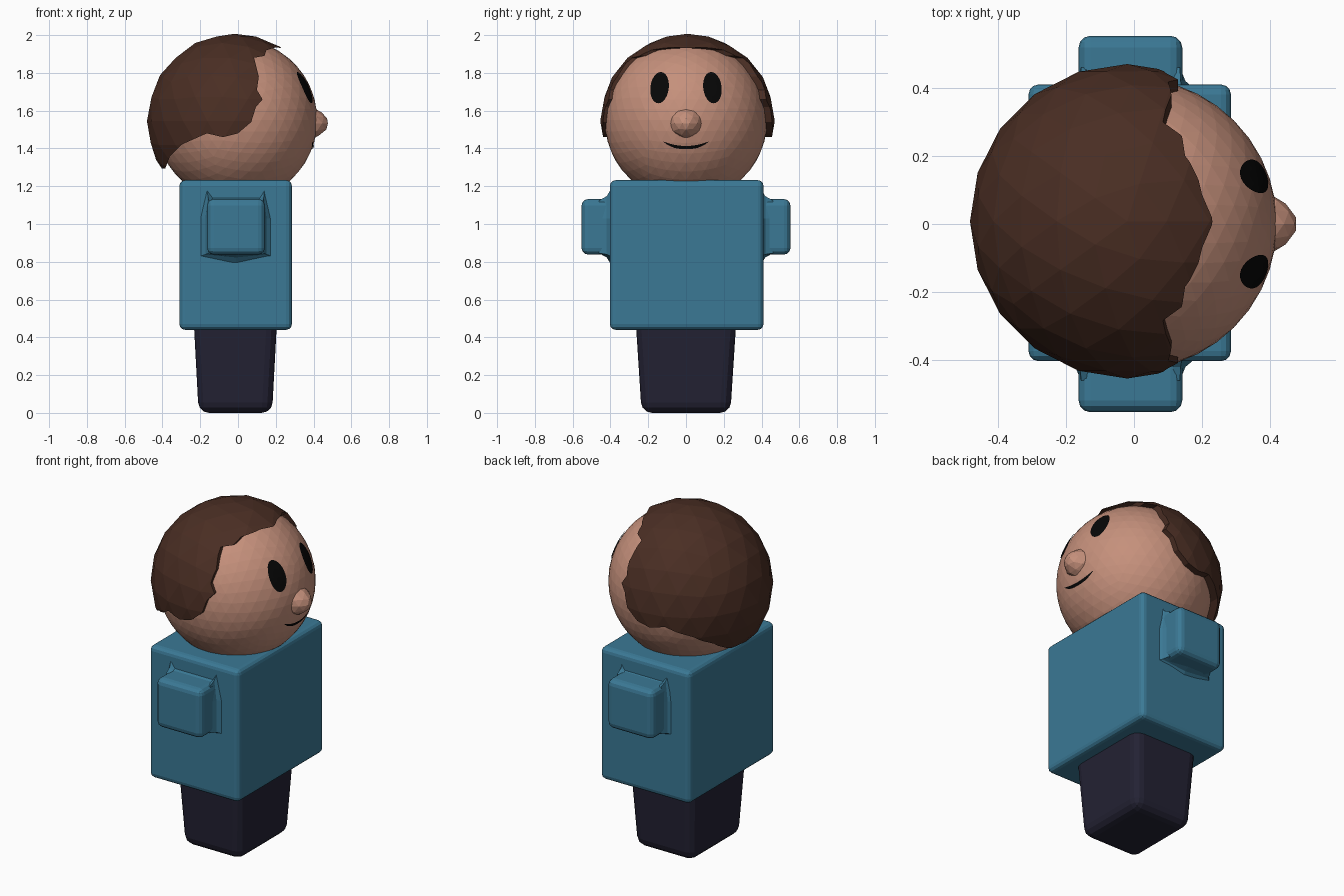
import bpy, bmesh, math
from mathutils import Vector

if "Cube" in bpy.data.objects:
    bpy.data.objects.remove(bpy.data.objects["Cube"], do_unlink=True)

HEAD = Vector((-0.01, 0, 1.55))
HEAD_R = 0.43


def material(name, rgb):
    m = bpy.data.materials.new(name)
    m.use_nodes = True
    m.diffuse_color = (*rgb, 1)
    m.node_tree.nodes["Principled BSDF"].inputs["Base Color"].default_value = (*rgb, 1)
    return m


skin = material("skin", (0.56, 0.28, 0.20))
brown = material("brown hair", (0.068, 0.027, 0.017))
blue = material("blue shirt", (0.043, 0.19, 0.30))
navy = material("dark navy", (0.017, 0.016, 0.034))
black = material("black", (0.002, 0.002, 0.002))


def finish(bm, name, mat):
    bmesh.ops.recalc_face_normals(bm, faces=bm.faces)
    mesh = bpy.data.meshes.new(name)
    bm.to_mesh(mesh)
    bm.free()
    mesh.materials.append(mat)
    ob = bpy.data.objects.new(name, mesh)
    bpy.context.collection.objects.link(ob)
    return ob


def box(name, mat, low, high, bevel, taper=1.0):
    """Bevelled box between two corners; taper shrinks the bottom."""
    low, high = Vector(low), Vector(high)
    mid, size = (low + high) / 2, high - low
    bm = bmesh.new()
    bmesh.ops.create_cube(bm, size=1)
    for v in bm.verts:
        k = taper if v.co.z < 0 else 1
        v.co = mid + Vector((v.co.x * size.x * k, v.co.y * size.y * k, v.co.z * size.z))
    bmesh.ops.bevel(bm, geom=bm.edges[:], offset=bevel, segments=3,
                    profile=0.5, affect='EDGES')
    return finish(bm, name, mat)


def ball(name, mat, centre, radius, detail, shape=lambda p: p):
    bm = bmesh.new()
    bmesh.ops.create_icosphere(bm, subdivisions=detail, radius=1)
    for v in bm.verts:
        v.co = Vector(centre) + shape(v.co.copy()) * radius
    return finish(bm, name, mat)


def on_face(y, z, lift=0.004):
    """Point on the front of the head for a given y and z."""
    r = HEAD_R + lift
    return (HEAD.x + math.sqrt(r * r - y * y - (z - HEAD.z) ** 2), y, z)


def strip(name, mat, rows):
    """Surface through rows of points."""
    bm = bmesh.new()
    grid = [[bm.verts.new(p) for p in row] for row in rows]
    for a, b in zip(grid, grid[1:]):
        for i in range(len(a) - 1):
            bm.faces.new((a[i], a[i + 1], b[i + 1], b[i]))
    bmesh.ops.remove_doubles(bm, verts=bm.verts, dist=0.0001)
    return finish(bm, name, mat)


# Body and legs
box("torso", blue, (-0.31, -0.403, 0.44), (0.285, 0.41, 1.232), 0.03)
box("legs", navy, (-0.235, -0.267, 0), (0.207, 0.267, 0.5), 0.055, 0.88)

# Arm stubs with a flared sleeve root
flare = [(-0.2, 1.03), (-0.165, 1.18), (-0.135, 1.14), (0.115, 1.14), (0.14, 1.18),
         (0.175, 1.03), (0.175, 0.83), (-0.01, 0.79), (-0.2, 0.83)]
for side, word in ((1, "left"), (-1, "right")):
    ends = sorted((0.3 * side, 0.553 * side))
    box(word + "_arm", blue, (-0.163, ends[0], 0.838), (0.142, ends[1], 1.132), 0.035)
    rows = []
    for y, t in ((0.40, 0), (0.42, 0.6), (0.46, 1)):
        row = []
        for x, z in flare:
            inner_x = max(-0.155, min(0.135, x))
            inner_z = max(0.845, min(1.125, z))
            row.append((x + (inner_x - x) * t, y * side, z + (inner_z - z) * t))
        rows.append(row + row[:1])
    strip(word + "_sleeve_root", blue, rows)

# Head and nose
ball("head", skin, HEAD, HEAD_R, 4)


def nose_shape(p):
    k = 1 - 0.3 * max(0, p.x)
    return Vector((p.x, p.y * 1.08 * k, p.z * k))


ball("nose", skin, (0.397, 0, 1.533), 0.083, 2, nose_shape)

# Hair: a larger ball trimmed by a jagged side profile
hair = ball("hair", brown, (-0.02, 0.008, 1.545), 0.462, 3)
outline = [(0.25, 2.1), (0.245, 1.93), (0.2, 1.935), (0.15, 1.92), (0.14, 1.89), (0.085, 1.88),
           (0.11, 1.78), (0.1, 1.71), (0.13, 1.66), (0.095, 1.62), (0.07, 1.54),
           (0, 1.48), (-0.08, 1.46), (-0.165, 1.48), (-0.3, 1.42), (-0.36, 1.36),
           (-0.385, 1.295), (-0.6, 1.28), (-0.6, 2.1)]
bm = bmesh.new()
near = bm.faces.new([bm.verts.new((x, -0.7, z)) for x, z in outline])
far = bmesh.ops.extrude_face_region(bm, geom=[near])["geom"]
for v in far:
    if isinstance(v, bmesh.types.BMVert):
        v.co.y = 0.7
if near.is_valid and not any(len(e.link_faces) == 2 for e in near.edges):
    bm.faces.new(near.verts)
bmesh.ops.holes_fill(bm, edges=bm.edges[:])
cutter = finish(bm, "hair_cutter", brown)
cut = hair.modifiers.new("trim", 'BOOLEAN')
cut.operation = 'INTERSECT'
cut.solver = 'EXACT'
cut.object = cutter
depsgraph = bpy.context.evaluated_depsgraph_get()
trimmed = bpy.data.meshes.new_from_object(hair.evaluated_get(depsgraph))
hair.modifiers.clear()
hair.data = trimmed
bpy.data.objects.remove(cutter, do_unlink=True)

# Eyes: curved oval plates
for side, word in ((1, "left"), (-1, "right")):
    rows = []
    for k in (0, 0.5, 1):
        row = []
        for i in range(25):
            a = math.tau * i / 24
            u, w = 0.049 * k * math.cos(a), 0.083 * k * math.sin(a)
            row.append(on_face(side * (0.14 + u - 0.08 * w), 1.722 + w))
        rows.append(row)
    strip(word + "_eye", black, rows)

# Mouth: thin crescent
rows = [[], []]
for i in range(17):
    s = i / 8 - 1
    y = 0.12 * s
    rows[0].append(on_face(y, 1.413 + 0.024 * s * s))
    rows[1].append(on_face(y, 1.396 + 0.039 * abs(s) ** 2.5))
strip("mouth", black, rows)
